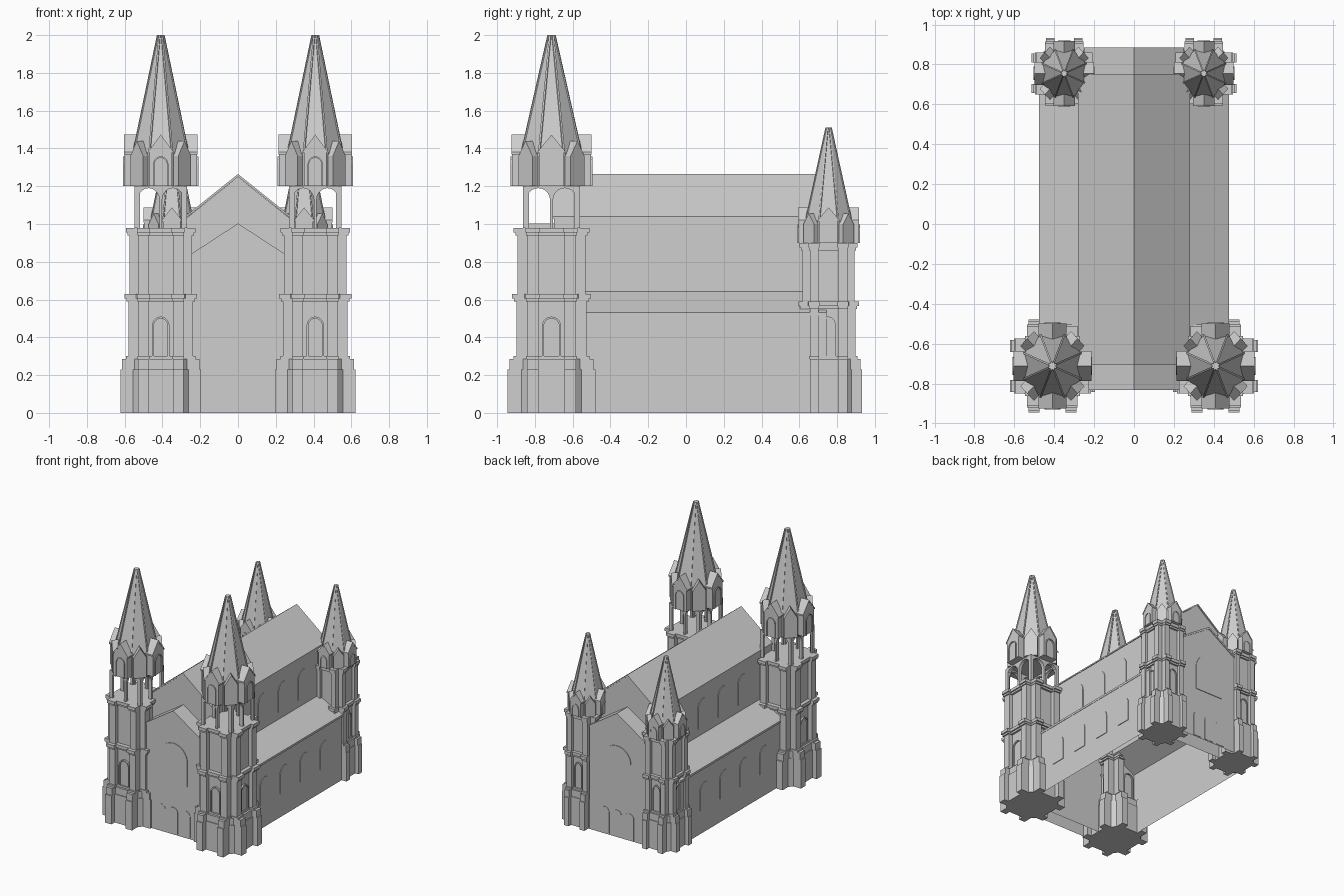
import bpy, bmesh
from math import pi, sin, cos
from mathutils import Matrix

cube = bpy.data.objects.get("Cube")
if cube:
    bpy.data.objects.remove(cube, do_unlink=True)

stone = bpy.data.materials.new("grey_stone")
stone.use_nodes = True
GREY = (0.62, 0.62, 0.62, 1)
stone.diffuse_color = GREY
stone.node_tree.nodes["Principled BSDF"].inputs["Base Color"].default_value = GREY


def turn(angle):
    return Matrix.Rotation(angle, 4, "Z")


def prism(bm, pts, a, b, m=Matrix(), upright=False):
    """Extrude an xz profile along y, or an xy plan along z when upright."""
    def ring(d):
        return [bm.verts.new(m @ Matrix.Translation((p, d, q) if not upright else (p, q, d)).translation)
                for p, q in pts]
    lo, hi = ring(a), ring(b)
    bm.faces.new(lo)
    bm.faces.new(hi[::-1])
    n = len(pts)
    for i in range(n):
        j = (i + 1) % n
        bm.faces.new((lo[j], lo[i], hi[i], hi[j]))


def finish(name, bm, m=Matrix(), open_floor=False):
    if open_floor:
        floor = [f for f in bm.faces if all(v.co.z < 0.001 for v in f.verts)]
        bmesh.ops.delete(bm, geom=floor, context="FACES")
    bmesh.ops.recalc_face_normals(bm, faces=bm.faces)
    bm.transform(m)
    mesh = bpy.data.meshes.new(name)
    bm.to_mesh(mesh)
    bm.free()
    mesh.materials.append(stone)
    ob = bpy.data.objects.new(name, mesh)
    bpy.context.collection.objects.link(ob)
    return ob


def rect(x0, x1, z0, z1):
    return [(x0, z0), (x1, z0), (x1, z1), (x0, z1)]


def house(w, z0, eave, ridge):
    return [(-w, z0), (w, z0), (w, eave), (0, ridge), (-w, eave)]


def arch(x, w, z0, top, steps=10):
    """Round-headed outline, from the lower right round to the lower left."""
    spring = top - w
    head = [(x + w * cos(pi * i / steps), spring + w * sin(pi * i / steps)) for i in range(steps + 1)]
    return [(x + w, z0)] + head + [(x - w, z0)]


def arch_frame(x, w, z0, top, t):
    return arch(x, w + t, z0, top + t) + arch(x, w, z0, top)[::-1]


def chamfered(a, c):
    return [(a, -c), (a, c), (c, a), (-c, a), (-a, c), (-a, -c), (-c, -a), (c, -a)]


def stage(bm, z0, z1, core, reach, off=0.1, w=0.03):
    """One storey: chamfered core with a pair of buttresses on each side."""
    prism(bm, chamfered(core, off), z0, z1, upright=True)
    for k in range(4):
        for s in (-1, 1):
            prism(bm, rect(s * off - w, s * off + w, z0, z1), -reach, 0, turn(k * pi / 2))


def tower(label, x, y, s, base, mid, top, crown, eave, ridge, tip, belfry):
    place = Matrix.Translation((x, y, 0)) @ Matrix.Diagonal((0.92 * s, s, 1, 1))

    # Stacked storeys and string courses
    bm = bmesh.new()
    stage(bm, 0, base - 0.055, 0.19, 0.232)
    stage(bm, base - 0.055, base, 0.182, 0.222)
    stage(bm, base, mid - 0.02, 0.15, 0.185)
    stage(bm, mid + 0.01, top - 0.04, 0.147, 0.18)
    finish(label + "_shaft", bm, place)
    bm = bmesh.new()
    stage(bm, base, base + 0.015, 0.165, 0.2, w=0.035)
    stage(bm, mid - 0.02, mid - 0.005, 0.168, 0.198, w=0.034)
    stage(bm, mid - 0.005, mid + 0.02, 0.18, 0.209, w=0.038)
    stage(bm, top - 0.04, top - 0.025, 0.165, 0.19, w=0.034)
    stage(bm, top - 0.025, top, 0.175, 0.2, w=0.038)
    finish(label + "_cornices", bm, place)

    # Framed windows in the second storey
    bm = bmesh.new()
    for k in range(4):
        prism(bm, arch_frame(0, 0.04, base + 0.015, base + 0.215, 0.01), -0.165, -0.148, turn(k * pi / 2))
        prism(bm, arch(0, 0.04, base + 0.015, base + 0.215), -0.154, -0.148, turn(k * pi / 2))
    finish(label + "_windows", bm, place)

    # Open belfry with twin arches on each side
    if belfry:
        bm = bmesh.new()
        half, w = 0.15, 0.062
        outline = [(-half, top), (-half, crown), (half, crown), (half, top)]
        for ax in (0.07, -0.07):
            outline += arch(ax, w, top, crown - 0.01)
        for k in range(4):
            prism(bm, outline, -half, -half + 0.03, turn(k * pi / 2))
        finish(label + "_belfry", bm, place)

    # Crown: drum ringed with eight gables
    bm = bmesh.new()
    prism(bm, chamfered(0.155, 0.064), min(crown, top) if not belfry else crown, eave, upright=True)
    for k in range(8):
        diagonal = k % 2
        w, reach = (0.052, 0.195) if diagonal else (0.066, 0.209)
        peak = ridge - 0.03 * diagonal
        prism(bm, house(w, crown, eave - 0.02 * diagonal, peak), -reach, 0, turn(k * pi / 4))
        if not diagonal:
            prism(bm, arch_frame(0, 0.036, crown, eave - 0.03, 0.008), -reach - 0.008, -reach, turn(k * pi / 4))
    finish(label + "_gables", bm, place)

    # Gable copings
    bm = bmesh.new()
    for k in range(0, 8, 2):
        chevron = [(-0.076, eave - 0.012), (0, ridge - 0.012), (0.076, eave - 0.012),
                   (0.076, eave), (0, ridge + 0.003), (-0.076, eave)]
        prism(bm, chevron, -0.212, -0.05, turn(k * pi / 4))
    finish(label + "_gable_copings", bm, place)

    # Eight-sided spire with ribs on its edges
    bm = bmesh.new()
    r0, r1 = 0.168, 0.018
    bmesh.ops.create_cone(bm, cap_ends=True, segments=8, radius1=r0, radius2=r1, depth=tip - eave,
                          matrix=Matrix.Translation((0, 0, (tip + eave) / 2)) @ turn(pi / 8))
    for k in range(8):
        fin = [(0, eave), (r0 + 0.006, eave), (r1 + 0.004, tip), (0, tip)]
        prism(bm, fin, -0.005, 0.005, turn(pi / 8 + k * pi / 4))
    finish(label + "_spire", bm, place)


for side, word in ((1, "left"), (-1, "right")):
    tower("front_" + word + "_tower", side * 0.409, -0.712, 1, 0.285, 0.61, 0.98,
          1.2, 1.38, 1.47, 2.0, True)
    tower("back_" + word + "_tower", side * 0.35, 0.755, 0.765, 0.285, 0.57, 0.9,
          0.9, 1.02, 1.085, 1.51, False)

# Nave and aisles as one stepped section, open underneath
bm = bmesh.new()
right_half = [(0.47, 0), (0.47, 0.52), (0.275, 0.635), (0.275, 1.03)]
section = right_half + [(0, 1.25)] + [(-px, pz) for px, pz in right_half[::-1]]
prism(bm, section, -0.7, 0.745)
finish("nave_and_aisles", bm, open_floor=True)

# Nave roof
bm = bmesh.new()
prism(bm, [(-0.28, 1.028), (0, 1.25), (0.28, 1.028), (0.28, 1.04), (0, 1.264), (-0.28, 1.04)], -0.708, 0.753)
finish("nave_roof", bm)

# Aisle roofs
for side, word in ((1, "left"), (-1, "right")):
    bm = bmesh.new()
    prism(bm, [(side * 0.27, 0.63), (side * 0.477, 0.515), (side * 0.477, 0.532), (side * 0.27, 0.645)], -0.7, 0.745)
    finish(word + "_aisle_roof", bm)

# Gabled end walls between the towers, with coping and large window
for word, y_in, y_out in (("front", -0.7, -0.825), ("back", 0.745, 0.88)):
    d = 1 if y_out > 0 else -1
    bm = bmesh.new()
    prism(bm, house(0.25, 0, 0.83, 0.99), min(y_in, y_out), max(y_in, y_out))
    finish(word + "_gable_wall", bm, open_floor=True)
    bm = bmesh.new()
    ends = sorted((y_in, y_out + d * 0.006))
    prism(bm, [(-0.25, 0.825), (0, 0.985), (0.25, 0.825), (0.25, 0.84), (0, 1.003), (-0.25, 0.84)], *ends)
    finish(word + "_gable_coping", bm)
    bm = bmesh.new()
    prism(bm, arch(0, 0.125, 0.42, 0.74, 16), *sorted((y_out, y_out + d * 0.005)))
    finish(word + "_great_window", bm)
    bm = bmesh.new()
    for x in (-0.11, 0, 0.11):
        prism(bm, arch(x, 0.04, 0.01, 0.22), *sorted((y_out, y_out + d * 0.003)))
    finish(word + "_doors", bm)

# Side windows of the aisles and clerestory
for side, word in ((1, "left"), (-1, "right")):
    for part, wall, z0, z1 in (("aisle", 0.47, 0.19, 0.405), ("clerestory", 0.275, 0.7, 0.93)):
        bm = bmesh.new()
        for i in range(4):
            y = -0.33 + i * 0.255
            prism(bm, arch(side * y, 0.06, z0, z1), -wall - 0.005, -wall, turn(side * pi / 2))
        finish(word + "_" + part + "_windows", bm)
